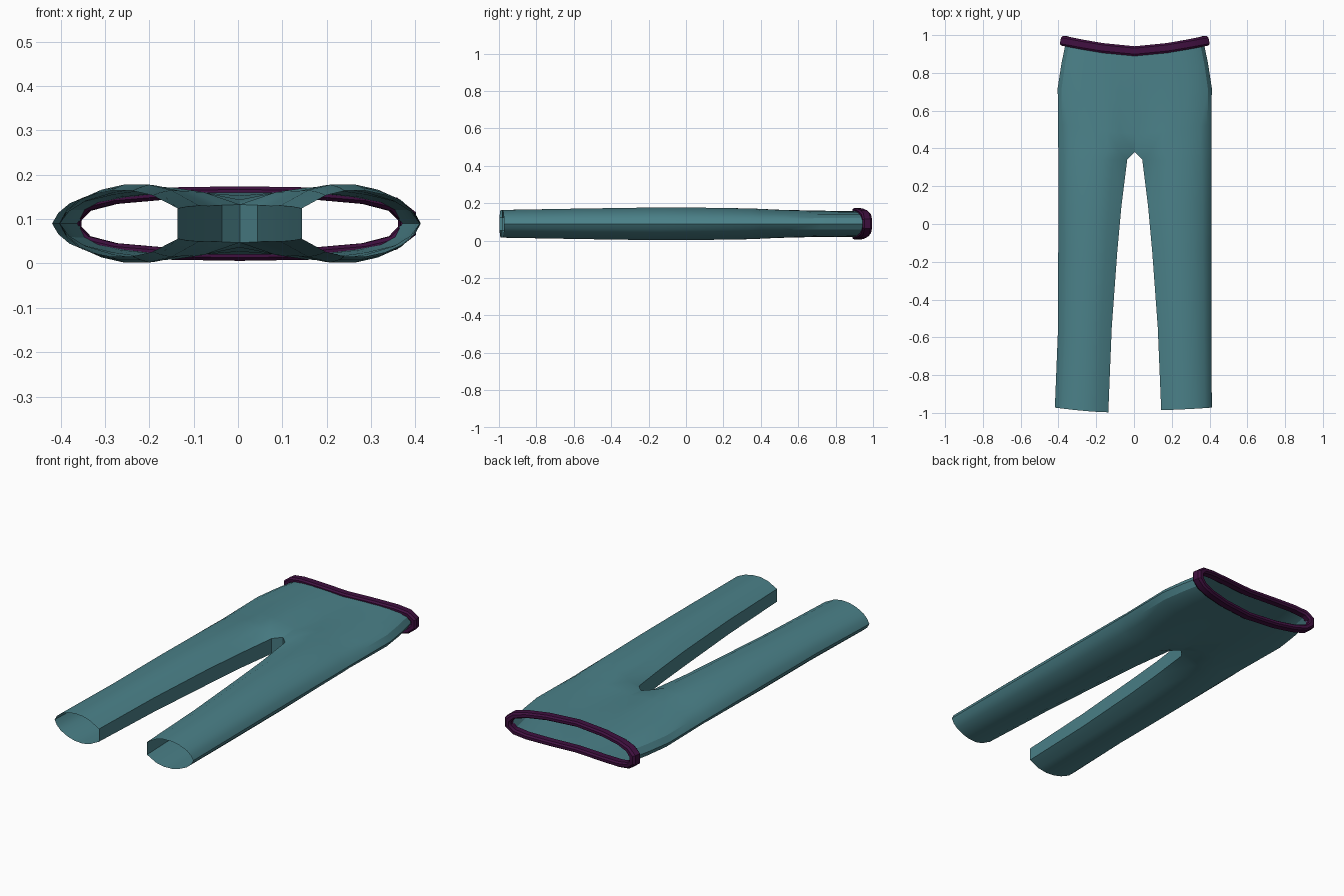
import bpy, bmesh, math
from mathutils import Vector

cube = bpy.data.objects.get("Cube")
if cube:
    bpy.data.objects.remove(cube)

MID_Z = 0.09
SHIFT = 0.004


def material(name, colour):
    m = bpy.data.materials.new(name)
    m.use_nodes = True
    m.diffuse_color = (*colour, 1)
    m.node_tree.nodes["Principled BSDF"].inputs["Base Color"].default_value = (*colour, 1)
    return m


def finish(bm, name, mat, angle):
    bmesh.ops.remove_doubles(bm, verts=bm.verts, dist=0.0005)
    bmesh.ops.recalc_face_normals(bm, faces=bm.faces)
    mesh = bpy.data.meshes.new(name)
    bm.to_mesh(mesh)
    bm.free()
    mesh.materials.append(mat)
    obj = bpy.data.objects.new(name, mesh)
    bpy.context.collection.objects.link(obj)
    bpy.ops.object.select_all(action="DESELECT")
    obj.select_set(True)
    bpy.context.view_layer.objects.active = obj
    bpy.ops.object.shade_smooth_by_angle(angle=math.radians(angle))
    return obj


teal = material("teal cloth", (0.07, 0.22, 0.25))
plum = material("plum band", (0.05, 0.005, 0.05))

# Half thickness from the inner edge to the outer edge, for leg and waist
STEPS = (0, 0.2, 0.36, 0.54, 0.7, 0.86, 0.95, 1)
LEG = (0.04, 0.074, 0.086, 0.086, 0.075, 0.053, 0.028, 0)
WAIST = (0.072, 0.072, 0.071, 0.068, 0.061, 0.05, 0.032, 0)

# Rows: inner y, outer y, inner x, outer x, thickness scale, blend to waist
ROWS = (
    (-0.985, -0.972, 0.14, 0.408, 0.86, 0),
    (-0.55, -0.55, 0.122, 0.406, 0.95, 0),
    (-0.14, -0.14, 0.092, 0.405, 1.02, 0),
    (0.1, 0.1, 0.07, 0.405, 1, 0),
    (0.34, 0.34, 0.04, 0.405, 0.97, 0.08),
    (0.38, 0.4, 0, 0.405, 0.96, 0.15),
    (0.48, 0.53, 0, 0.406, 0.96, 0.5),
    (0.65, 0.72, 0, 0.408, 0.96, 0.8),
    (0.8, 0.85, 0, 0.388, 0.97, 1),
    (0.915, 0.965, 0, 0.364, 0.97, 1),
)
CROTCH = 5

# Trousers: two mirrored halves, each with an upper and a lower sheet
bm = bmesh.new()
for side in (-1, 1):
    sheets = []
    for face in (-1, 1):
        grid = []
        for r, (y0, y1, x0, x1, scale, blend) in enumerate(ROWS):
            if r == 0 and side < 0:          # the right hem flares and dips
                x1, y0 = x1 + 0.015, y0 - 0.012
            row = []
            for t, leg, waist in zip(STEPS, LEG, WAIST):
                h = (leg * (1 - blend) + waist * blend) * scale
                row.append(bm.verts.new((side * (x0 + (x1 - x0) * t) + SHIFT,
                                         y0 + (y1 - y0) * t ** 1.5,
                                         MID_Z + face * h)))
            grid.append(row)
        for a, b in zip(grid, grid[1:]):
            for i in range(len(STEPS) - 1):
                bm.faces.new((a[i], a[i + 1], b[i + 1], b[i]))
        sheets.append(grid)
    # Flat wall on the inside of the leg, up to the crotch
    low, high = sheets
    for r in range(CROTCH):
        bm.faces.new((low[r][0], low[r + 1][0], high[r + 1][0], high[r][0]))
finish(bm, "trousers", teal, 25)

# Waistband: a bevelled section swept round a flattened, dipping loop
QUARTER = ((0, 0.07), (0.17, 0.067), (0.28, 0.058), (0.345, 0.043), (0.376, 0.016))
half = [(x, z) for x, z in QUARTER] + [(x, -z) for x, z in reversed(QUARTER)]
loop = half + [(-x, z) for x, z in reversed(half[1:-1])]
SECTION = ((-0.013, -0.016), (-0.006, -0.026), (0.007, -0.026), (0.014, -0.016),
           (0.014, 0.016), (0.007, 0.026), (-0.006, 0.026), (-0.013, 0.016))

bm = bmesh.new()
rings = []
count = len(loop)
for i, (x, z) in enumerate(loop):
    px, pz = loop[i - 1]
    nx, nz = loop[(i + 1) % count]
    out = Vector((pz - nz, 0, nx - px)).normalized()
    if out.x * x + out.z * z < 0:
        out = -out
    centre = Vector((x + SHIFT, 0.915 + 0.055 * (abs(x) / 0.376) ** 1.5, MID_Z + z))
    slope = 0.2 * x / 0.376
    along = Vector((-slope, 1, 0)).normalized()
    rings.append([bm.verts.new(centre + out * a * (1 + 0.5 * abs(out.x)) + along * b)
                  for a, b in SECTION])
for i in range(count):
    a, b = rings[i], rings[(i + 1) % count]
    for j in range(len(SECTION)):
        k = (j + 1) % len(SECTION)
        bm.faces.new((a[j], a[k], b[k], b[j]))
finish(bm, "waistband", plum, 30)
